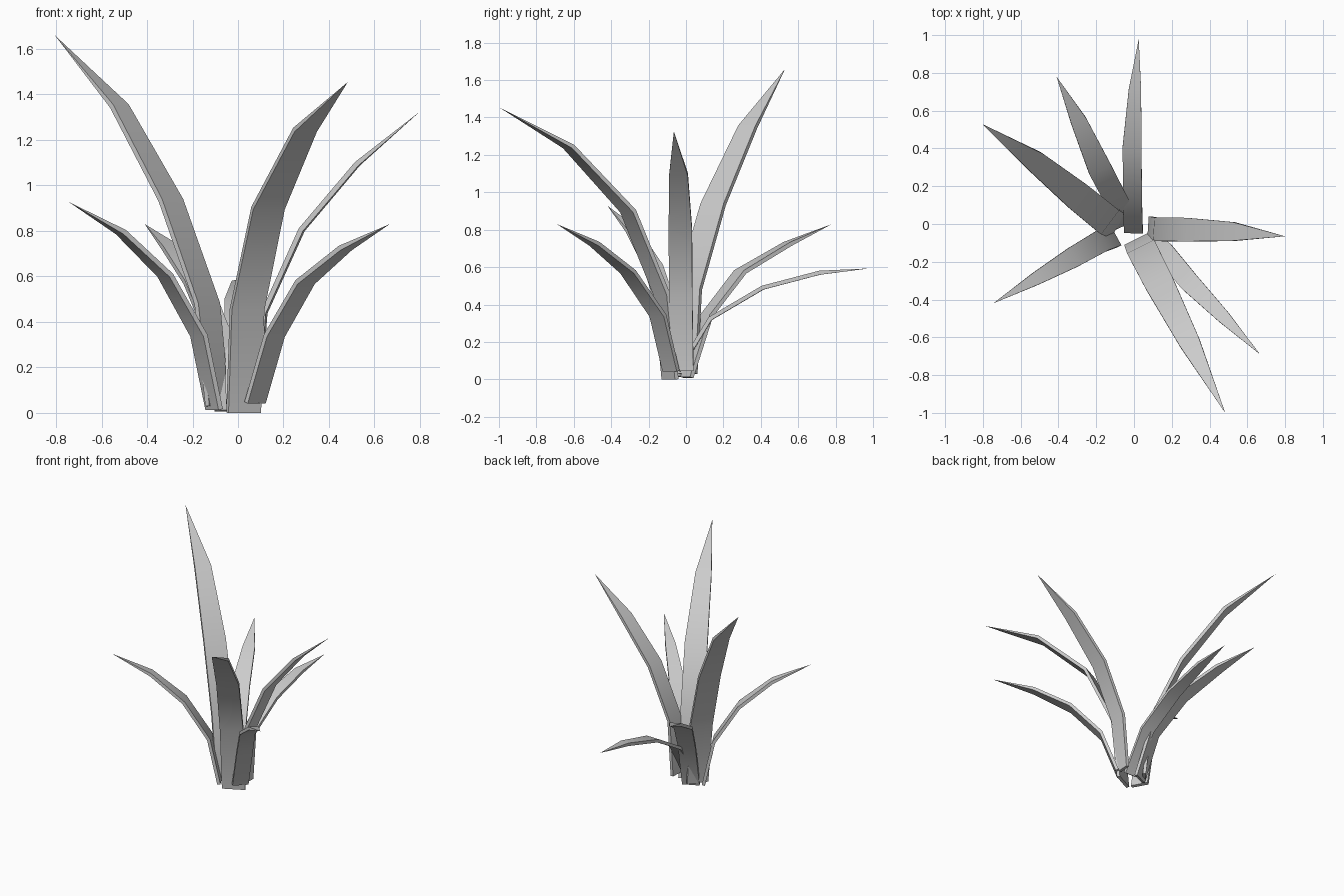
import bpy, bmesh
from mathutils import Vector

if "Cube" in bpy.data.objects:
    bpy.data.objects.remove(bpy.data.objects["Cube"])

THICK = 0.022


def blade(name, path, widths):
    """Flat tapering leaf: rectangular sections along a bent path, ending in a point."""
    pts = [Vector(p) for p in path]
    out = pts[-1] - pts[0]
    side = Vector((-out.y, out.x, 0)).normalized()
    bm = bmesh.new()
    rings = []
    for i, w in enumerate(widths):
        before = (pts[i] - pts[max(i - 1, 0)]).normalized()
        after = (pts[i + 1] - pts[i]).normalized()
        n = (before + after).normalized().cross(side).normalized() * THICK / 2
        s = side * w / 2
        rings.append([bm.verts.new(pts[i] + o) for o in (s + n, n - s, -s - n, s - n)])
    tip = bm.verts.new(pts[-1])
    bm.faces.new(rings[0])
    for a, b in zip(rings, rings[1:]):
        for k in range(4):
            j = (k + 1) % 4
            bm.faces.new((a[k], a[j], b[j], b[k]))
    for k in range(4):
        bm.faces.new((rings[-1][k], rings[-1][(k + 1) % 4], tip))
    bmesh.ops.recalc_face_normals(bm, faces=bm.faces)
    me = bpy.data.meshes.new(name)
    bm.to_mesh(me)
    bm.free()
    ob = bpy.data.objects.new(name, me)
    bpy.context.collection.objects.link(ob)
    bpy.context.view_layer.objects.active = ob
    ob.select_set(True)
    bpy.ops.object.shade_smooth_by_angle(angle=0.6)
    ob.select_set(False)


# Three tall leaves
blade("tall_leaf_front", [(.025, -.085, 0), (.04, -.13, .455), (.132, -.31, .9),
                          (.295, -.628, 1.245), (.483, -1, 1.455)], (.16, .16, .155, .11))
blade("tall_leaf_right", [(.085, -.02, .045), (.115, -.028, .44), (.28, -.03, .805),
                          (.525, -.04, 1.095), (.8, -.065, 1.325)], (.12, .125, .125, .1))
blade("tall_leaf_back_left", [(-.09, -.005, .03), (-.135, .015, .48), (-.295, .145, .935),
                              (-.522, .33, 1.35), (-.805, .53, 1.66)], (.15, .16, .155, .115))

# Four shorter leaves
blade("short_leaf_front_right", [(.075, -.08, .045), (.16, -.15, .34), (.295, -.31, .575),
                                 (.472, -.49, .725), (.667, -.69, .83)], (.11, .11, .105, .07))
blade("short_leaf_back", [(-.003, -.04, .045), (-.008, .13, .325), (-.01, .41, .49),
                          (.005, .715, .57), (.025, .98, .593)], (.1, .1, .1, .065))
blade("short_leaf_back_left", [(-.045, .005, .01), (-.085, .11, .34), (-.18, .29, .575),
                               (-.293, .545, .725), (-.41, .78, .83)], (.12, .12, .125, .085))
blade("short_leaf_front_left", [(-.105, -.065, .015), (-.172, -.09, .34), (-.32, -.175, .605),
                                (-.515, -.287, .795), (-.745, -.42, .928)], (.12, .12, .11, .07))
